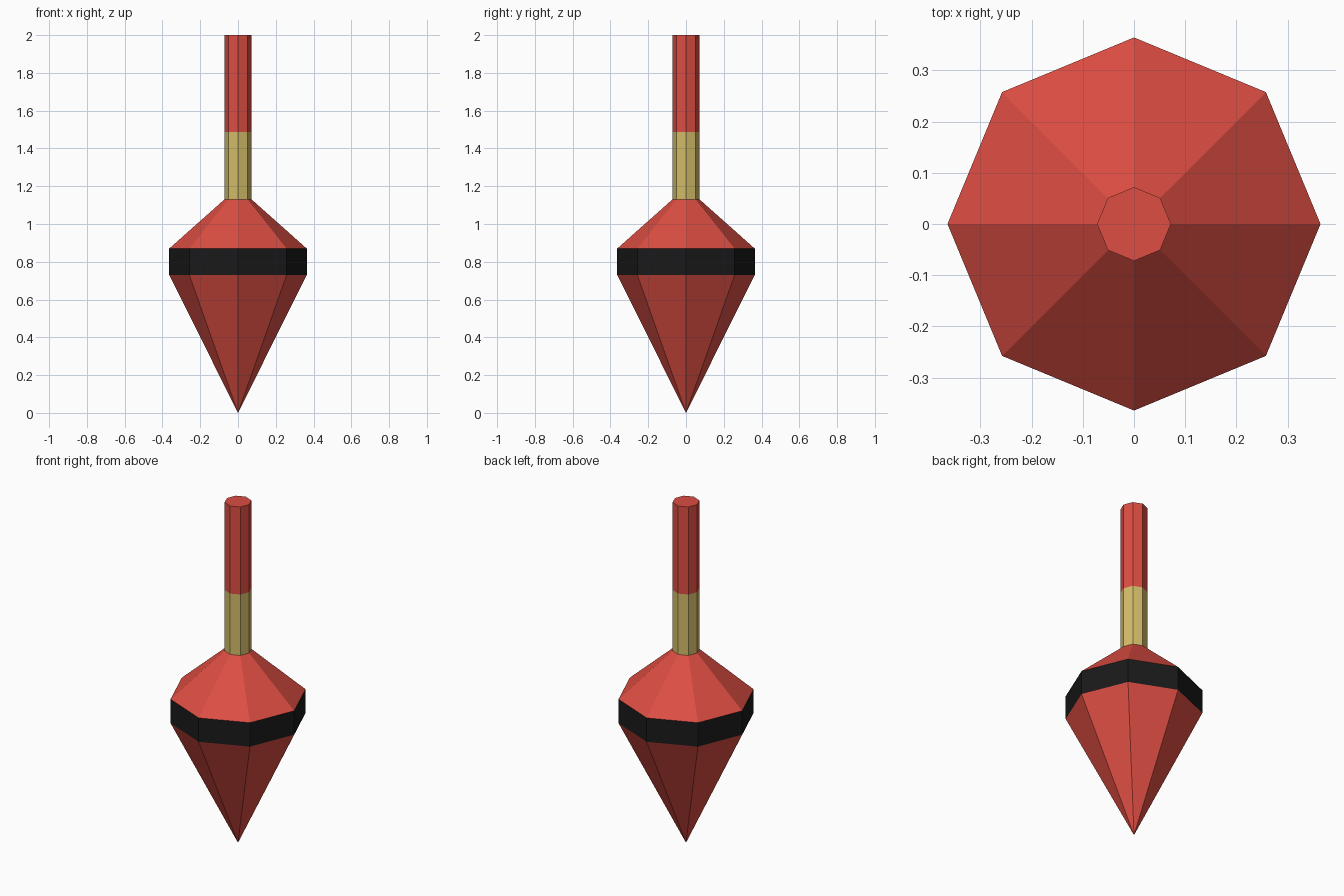
import bpy, bmesh
from math import cos, sin, pi

if "Cube" in bpy.data.objects:
    bpy.data.objects.remove(bpy.data.objects["Cube"])

SIDES = 8


def material(name, color):
    m = bpy.data.materials.new(name)
    m.diffuse_color = (*color, 1)
    m.use_nodes = True
    m.node_tree.nodes["Principled BSDF"].inputs["Base Color"].default_value = m.diffuse_color
    return m


red = material("red_paint", (0.72, 0.075, 0.055))
black = material("black_paint", (0.01, 0.01, 0.01))
tan = material("tan_wood", (0.65, 0.50, 0.14))


def lathe(name, profile, mat, cap_top=False):
    """Revolve (radius, z) points into a flat-faced octagonal part."""
    bm = bmesh.new()
    rings = []
    for r, z in profile:
        n = SIDES if r > 0 else 1
        rings.append([bm.verts.new((r * cos(2 * pi * i / SIDES),
                                    r * sin(2 * pi * i / SIDES), z))
                      for i in range(n)])
    for low, high in zip(rings, rings[1:]):
        for i in range(SIDES):
            j = (i + 1) % SIDES
            if len(low) == 1:
                bm.faces.new((low[0], high[j], high[i]))
            else:
                bm.faces.new((low[i], low[j], high[j], high[i]))
    if cap_top:
        bm.faces.new(rings[-1])
    mesh = bpy.data.meshes.new(name)
    bm.to_mesh(mesh)
    bm.free()
    mesh.materials.append(mat)
    obj = bpy.data.objects.new(name, mesh)
    bpy.context.collection.objects.link(obj)
    return obj


BODY, STEM = 0.364, 0.072

# Float body: pointed base, dark waistband, sloped shoulder
lathe("pointed_base", [(0, 0), (BODY, 0.73)], red)
lathe("waistband", [(BODY, 0.73), (BODY, 0.87)], black)
lathe("shoulder", [(BODY, 0.87), (STEM, 1.13)], red)

# Stem: bare lower section and painted, capped tip
lathe("lower_stem", [(STEM, 1.13), (STEM, 1.487)], tan)
lathe("stem_tip", [(STEM, 1.487), (STEM, 2.0)], red, cap_top=True)
